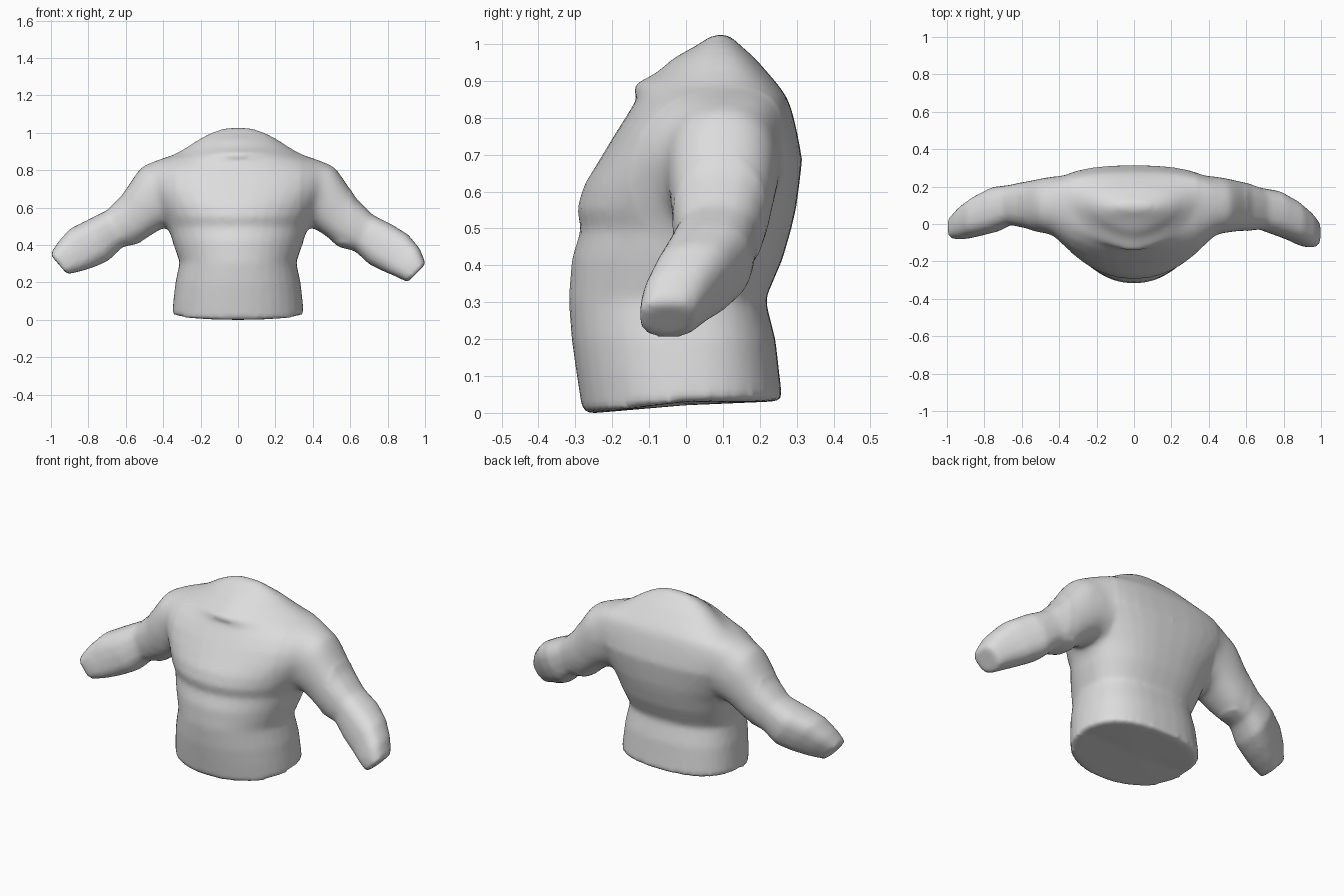
import bpy, bmesh, math
from mathutils import Vector

if "Cube" in bpy.data.objects:
    bpy.data.objects.remove(bpy.data.objects["Cube"])

grey = bpy.data.materials.new("plain_grey")
grey.diffuse_color = (0.72, 0.72, 0.72, 1)
grey.use_nodes = True
grey.node_tree.nodes["Principled BSDF"].inputs["Base Color"].default_value = grey.diffuse_color


def loft(name, rings):
    """Skin a list of closed rings of equal length and cap both ends."""
    bm = bmesh.new()
    loops = [[bm.verts.new(p) for p in ring] for ring in rings]
    n = len(loops[0])
    for a, b in zip(loops, loops[1:]):
        for i in range(n):
            j = (i + 1) % n
            bm.faces.new((a[i], a[j], b[j], b[i]))
    # fan caps keep the uneven ends clean
    for ring in (loops[0], loops[-1]):
        hub = bm.verts.new(sum((v.co for v in ring), Vector()) / n)
        for i in range(n):
            bm.faces.new((ring[i], ring[(i + 1) % n], hub))
    bmesh.ops.recalc_face_normals(bm, faces=bm.faces)
    mesh = bpy.data.meshes.new(name)
    bm.to_mesh(mesh)
    bm.free()
    mesh.materials.append(grey)
    ob = bpy.data.objects.new(name, mesh)
    bpy.context.collection.objects.link(ob)
    return ob


def power(v, p):
    return math.copysign(abs(v) ** (2 / p), v)


def torso_ring(z, half, front, back, mid, sharp, n=36):
    """Egg-shaped section; 'sharp' is the roundness of the front half."""
    ring = []
    for i in range(n):
        a = 2 * math.pi * i / n
        c, s = math.cos(a), math.sin(a)
        p = 2.5 if s >= 0 else sharp
        reach = back - mid if s >= 0 else mid - front
        ring.append(Vector((half * power(c, p), mid + reach * power(s, p), z)))
    return ring


# torso: height, half width, front y, back y, y of widest point, front roundness
sections = [
    (0.035, 0.352, -0.28, 0.262, 0.00, 2.1),
    (0.11, 0.345, -0.297, 0.253, 0.00, 2.1),
    (0.20, 0.335, -0.310, 0.243, 0.00, 2.1),
    (0.31, 0.312, -0.318, 0.215, 0.00, 2.1),
    (0.42, 0.350, -0.310, 0.262, 0.02, 2.0),
    (0.50, 0.375, -0.285, 0.285, 0.04, 2.0),
    (0.555, 0.405, -0.296, 0.298, 0.06, 2.0),
    (0.62, 0.445, -0.277, 0.307, 0.08, 2.0),
    (0.69, 0.485, -0.234, 0.315, 0.10, 2.1),
    (0.76, 0.510, -0.192, 0.302, 0.11, 2.1),
    (0.82, 0.490, -0.154, 0.288, 0.12, 2.0),
    (0.855, 0.440, -0.133, 0.276, 0.12, 1.8),
    (0.89, 0.335, -0.150, 0.252, 0.12, 1.5),
    (0.925, 0.275, -0.080, 0.222, 0.11, 1.6),
    (0.965, 0.215, -0.035, 0.187, 0.10, 1.7),
    (1.00, 0.150, 0.030, 0.147, 0.09, 2.0),
    (1.03, 0.070, 0.075, 0.115, 0.095, 2.0),
]
rings = [torso_ring(*s) for s in sections]
for p in rings[0]:                      # hem dips towards the front
    if p.y < 0:
        p.z *= 1 + p.y / 0.28
torso = loft("torso_with_arms", rings)


def arm(name, side, spans):
    """Each span: top x, top z, underside x, underside z, front y, back y."""
    rings = []
    n = 16
    for k, (tx, tz, bx, bz, y0, y1) in enumerate(spans):
        p = 2.2 + 0.07 * k              # squarer towards the wrist
        mid = Vector(((tx + bx) / 2, (y0 + y1) / 2, (tz + bz) / 2))
        up = Vector(((tx - bx) / 2, 0, (tz - bz) / 2))
        wide = Vector((0, (y1 - y0) / 2, 0))
        ring = []
        for i in range(n):
            a = 2 * math.pi * i / n
            q = mid + up * power(math.cos(a), p) + wide * power(math.sin(a), p)
            ring.append(Vector((q.x * side, q.y, q.z)))
        rings.append(ring)
    return loft(name, rings)


root = [
    (0.30, 0.80, 0.22, 0.55, 0.02, 0.23),
    (0.42, 0.865, 0.30, 0.52, -0.05, 0.26),
    (0.52, 0.825, 0.385, 0.50, -0.055, 0.255),
    (0.59, 0.72, 0.46, 0.455, -0.045, 0.24),
]
right_arm = arm("right_arm", 1, root + [
    (0.635, 0.65, 0.54, 0.39, -0.04, 0.225),
    (0.72, 0.565, 0.625, 0.37, -0.03, 0.195),
    (0.82, 0.515, 0.70, 0.30, -0.06, 0.18),
    (0.91, 0.46, 0.78, 0.26, -0.09, 0.13),
    (0.972, 0.385, 0.845, 0.233, -0.12, 0.075),
    (1.005, 0.303, 0.907, 0.203, -0.13, 0.025),
])
left_arm = arm("left_arm", -1, root + [
    (0.62, 0.67, 0.53, 0.41, -0.025, 0.23),
    (0.70, 0.59, 0.62, 0.39, -0.005, 0.21),
    (0.80, 0.54, 0.69, 0.32, -0.045, 0.20),
    (0.90, 0.49, 0.765, 0.285, -0.065, 0.15),
    (0.962, 0.42, 0.835, 0.263, -0.08, 0.10),
    (1.005, 0.353, 0.912, 0.245, -0.085, 0.04),
])

# merge the arms into the torso and even out the mesh
for limb in (right_arm, left_arm):
    mod = torso.modifiers.new("join_arm", 'BOOLEAN')
    mod.operation = 'UNION'
    mod.solver = 'EXACT'
    mod.object = limb
mod = torso.modifiers.new("even_mesh", 'REMESH')
mod.mode = 'VOXEL'
mod.voxel_size = 0.015
graph = bpy.context.evaluated_depsgraph_get()
skin = bpy.data.meshes.new_from_object(torso.evaluated_get(graph))
torso.modifiers.clear()
torso.data = skin
for limb in (right_arm, left_arm):
    bpy.data.objects.remove(limb)
skin.materials.clear()
skin.materials.append(grey)

# relax everything lightly and blend the shoulder joints strongly
bm = bmesh.new()
bm.from_mesh(skin)
joint = [v for v in bm.verts if 0.34 < abs(v.co.x) < 0.60 and v.co.z > 0.42]
neck = [v for v in bm.verts if abs(v.co.x) < 0.34 and v.co.z > 0.80]
for verts, times in ((list(bm.verts), 3), (neck, 3), (joint, 22)):
    for _ in range(times):
        bmesh.ops.smooth_vert(bm, verts=verts, factor=0.5,
                              use_axis_x=True, use_axis_y=True, use_axis_z=True)
low = min(v.co.z for v in bm.verts)
for v in bm.verts:
    v.co.z -= low
bm.to_mesh(skin)
bm.free()

bpy.context.view_layer.objects.active = torso
torso.select_set(True)
bpy.ops.object.shade_smooth()
